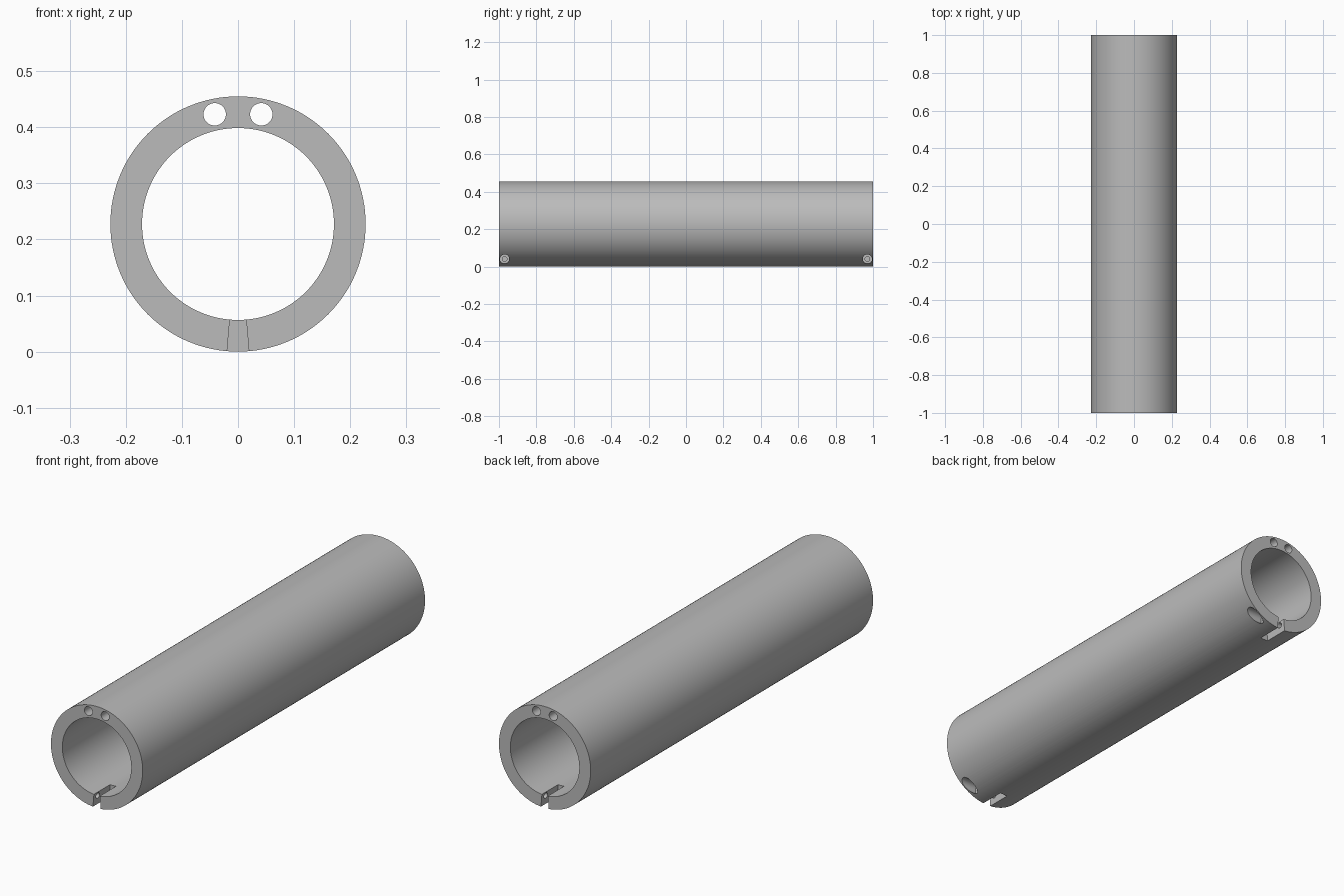
import bpy
import math
from mathutils import Vector

cube = bpy.data.objects.get("Cube")
if cube:
    bpy.data.objects.remove(cube, do_unlink=True)

R_OUT, R_IN, LENGTH = 0.2275, 0.171, 2.0
CZ = R_OUT

grey = bpy.data.materials.new("plain grey")
grey.use_nodes = True
colour = (0.5, 0.5, 0.5, 1)
grey.diffuse_color = colour
grey.node_tree.nodes["Principled BSDF"].inputs["Base Color"].default_value = colour


def rod(name, start, end, radius, sides):
    """Cylinder running between two points."""
    a, b = Vector(start), Vector(end)
    turn = (b - a).to_track_quat('Z', 'Y').to_euler()
    bpy.ops.mesh.primitive_cylinder_add(vertices=sides, radius=radius, depth=(b - a).length,
                                        location=(a + b) / 2, rotation=turn)
    ob = bpy.context.object
    ob.name = name
    ob.data.materials.append(grey)
    return ob


def wedge(name, y0, y1, half_angle):
    """Radial wedge opening downwards from the tube axis."""
    z, w = -0.3, 0.3 * math.tan(half_angle)
    verts = [(x, y, CZ + h) for y in (y0, y1) for x, h in ((0, 0), (-w, z), (w, z))]
    faces = [(0, 1, 2), (3, 5, 4), (0, 3, 4, 1), (1, 4, 5, 2), (2, 5, 3, 0)]
    mesh = bpy.data.meshes.new(name)
    mesh.from_pydata(verts, [], faces)
    mesh.materials.append(grey)
    ob = bpy.data.objects.new(name, mesh)
    bpy.context.collection.objects.link(ob)
    # make the face directions consistent
    bpy.context.view_layer.objects.active = ob
    bpy.ops.object.mode_set(mode='EDIT')
    bpy.ops.mesh.select_all(action='SELECT')
    bpy.ops.mesh.normals_make_consistent(inside=False)
    bpy.ops.object.mode_set(mode='OBJECT')
    return ob


# Main tube body
tube = rod("tube", (0, -LENGTH / 2, CZ), (0, LENGTH / 2, CZ), R_OUT, 128)
cutters = [rod("bore", (0, -1.1, CZ), (0, 1.1, CZ), R_IN, 128)]

# Twin channels running the full length in the top wall
for x in (-0.0415, 0.0415):
    cutters.append(rod("channel", (x, -1.1, 0.423), (x, 1.1, 0.423), 0.02, 32))

# Clamp slot and cross screw hole at each end
for s in (-1, 1):
    cutters.append(wedge("clamp_slot", s * 0.885, s * 1.1, math.radians(4.9)))
    y, z = s * 0.97, 0.04
    cutters.append(rod("screw_hole", (0.2, y, z), (-0.085, y, z), 0.0125, 32))
    cutters.append(rod("screw_head_recess", (0.3, y, z), (0.07, y, z), 0.025, 32))

# Cut everything, then remove the cutters
bpy.ops.object.select_all(action='DESELECT')
bpy.context.view_layer.objects.active = tube
tube.select_set(True)
for cutter in cutters:
    cutter.hide_render = True
    cut = tube.modifiers.new(cutter.name, 'BOOLEAN')
    cut.operation = 'DIFFERENCE'
    cut.solver = 'EXACT'
    cut.object = cutter
    bpy.ops.object.modifier_apply(modifier=cut.name)
for cutter in cutters:
    bpy.data.objects.remove(cutter, do_unlink=True)

bpy.ops.object.shade_smooth_by_angle(angle=math.radians(30))
